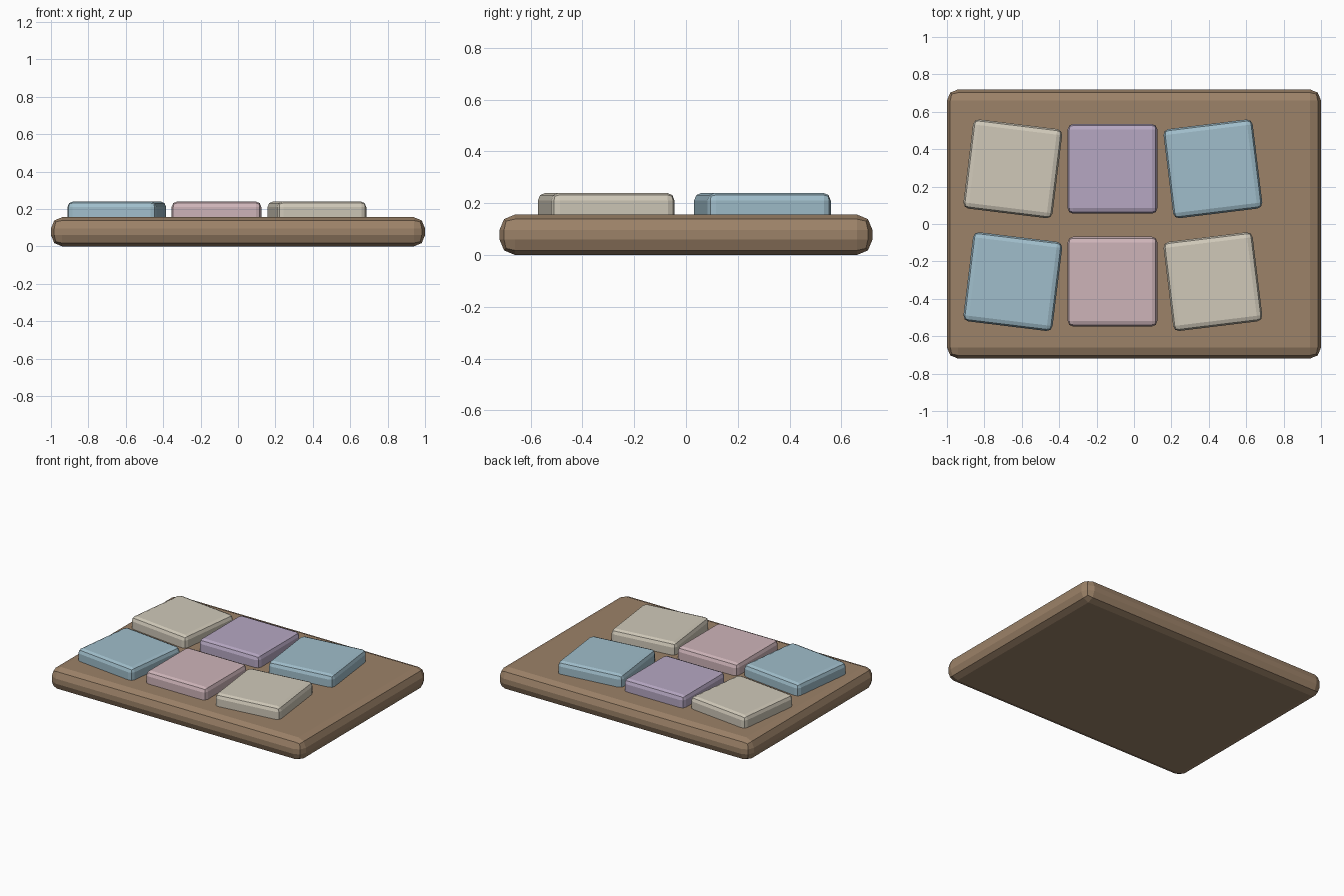
import bpy, bmesh, math

if "Cube" in bpy.data.objects:
    bpy.data.objects.remove(bpy.data.objects["Cube"])


def linear(c):
    c /= 255
    return c / 12.92 if c <= 0.04045 else ((c + 0.055) / 1.055) ** 2.4


def material(name, rgb):
    m = bpy.data.materials.new(name)
    m.diffuse_color = (*[linear(c) for c in rgb], 1)
    m.use_nodes = True
    m.node_tree.nodes["Principled BSDF"].inputs["Base Color"].default_value = m.diffuse_color
    return m


def rounded_box(name, size, centre, angle, bevel, mat):
    """Box with every edge rounded in two flat steps."""
    bm = bmesh.new()
    bmesh.ops.create_cube(bm, size=1)
    bmesh.ops.scale(bm, vec=size, verts=bm.verts)
    bmesh.ops.bevel(bm, geom=bm.edges[:], offset=bevel, segments=2,
                    profile=0.5, affect='EDGES')
    mesh = bpy.data.meshes.new(name)
    bm.to_mesh(mesh)
    bm.free()
    mesh.materials.append(mat)
    ob = bpy.data.objects.new(name, mesh)
    ob.location = centre
    ob.rotation_euler.z = math.radians(angle)
    bpy.context.collection.objects.link(ob)
    return ob


brown = material("brown wood", (156, 130, 104))
cream = material("cream", (208, 201, 185))
blue = material("soft blue", (160, 190, 203))
purple = material("soft purple", (182, 167, 194))
pink = material("soft pink", (206, 180, 185))

# Base board
rounded_box("board", (2, 1.44, 0.156), (0, 0, 0.078), 0, 0.06, brown)

# Two rows of three tiles, the outer ones turned slightly outward
rows = [("back", 0.295, (cream, purple, blue)),
        ("front", -0.308, (blue, pink, cream))]
columns = [("left", -0.648, -7), ("middle", -0.115, 0), ("right", 0.422, 7)]
for row, y, colours in rows:
    for (col, x, angle), mat in zip(columns, colours):
        rounded_box(f"{row}_{col}_tile", (0.48, 0.48, 0.12), (x, y, 0.18),
                    angle, 0.03, mat)
